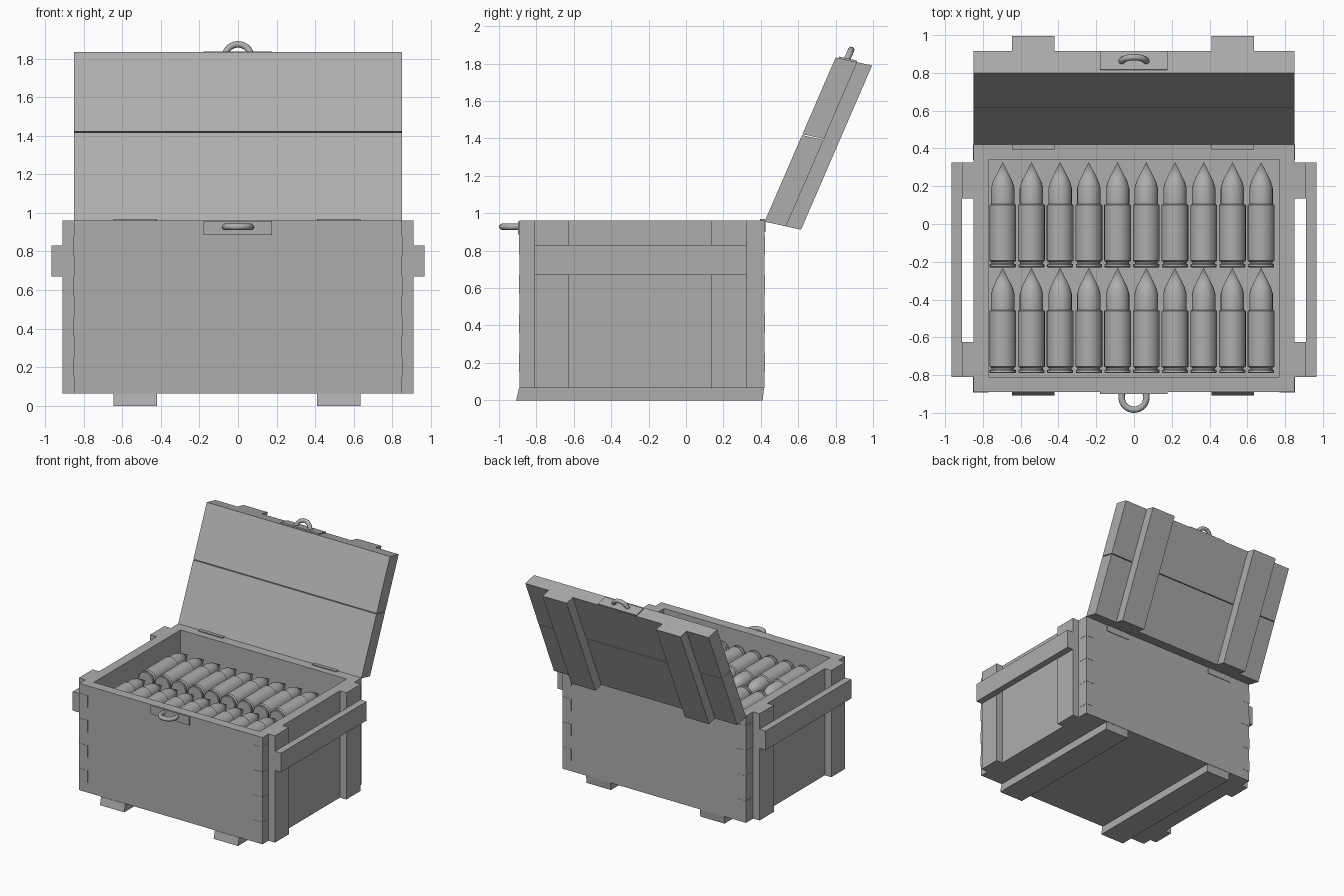
import bpy
import bmesh
import math
from mathutils import Matrix, Vector

cube = bpy.data.objects.get("Cube")
if cube:
    bpy.data.objects.remove(cube, do_unlink=True)

GREY = (0.42, 0.42, 0.42, 1.0)
grey = bpy.data.materials.new("plain_grey")
grey.use_nodes = True
grey.diffuse_color = GREY
grey.node_tree.nodes["Principled BSDF"].inputs["Base Color"].default_value = GREY


def finish(name, bm):
    """Turn a bmesh into a named grey object."""
    bmesh.ops.recalc_face_normals(bm, faces=bm.faces)
    mesh = bpy.data.meshes.new(name)
    bm.to_mesh(mesh)
    bm.free()
    mesh.materials.append(grey)
    obj = bpy.data.objects.new(name, mesh)
    bpy.context.collection.objects.link(obj)
    return obj


def smooth(obj):
    bpy.ops.object.select_all(action='DESELECT')
    obj.select_set(True)
    bpy.context.view_layer.objects.active = obj
    bpy.ops.object.shade_smooth_by_angle(angle=math.radians(35))


def prism(name, x0, x1, profile):
    """Extrude a (y, z) outline along x."""
    bm = bmesh.new()
    face = bm.faces.new([bm.verts.new((x0, y, z)) for y, z in profile])
    ext = bmesh.ops.extrude_face_region(bm, geom=[face])
    moved = [v for v in ext["geom"] if isinstance(v, bmesh.types.BMVert)]
    bmesh.ops.translate(bm, verts=moved, vec=(x1 - x0, 0, 0))
    return finish(name, bm)


def box(name, x, y, z):
    return prism(name, x[0], x[1],
                 [(y[0], z[0]), (y[1], z[0]), (y[1], z[1]), (y[0], z[1])])


def lathe(name, profile, steps):
    """Spin a (radius, y) outline around the y axis."""
    bm = bmesh.new()
    verts = [bm.verts.new((r, y, 0)) for r, y in profile]
    edges = [bm.edges.new(pair) for pair in zip(verts, verts[1:])]
    bmesh.ops.spin(bm, geom=verts + edges, cent=(0, 0, 0), axis=(0, 1, 0),
                   angle=math.tau, steps=steps)
    bmesh.ops.remove_doubles(bm, verts=bm.verts, dist=0.0005)
    return finish(name, bm)


def ring(name, centre, tilt):
    """Pull ring lying in the xy plane, tipped about x."""
    n, m, major, minor = 32, 12, 0.066, 0.017
    bm = bmesh.new()
    loops = []
    for i in range(n):
        a = math.tau * i / n
        loops.append([bm.verts.new(((major + minor * math.cos(b)) * math.cos(a),
                                    (major + minor * math.cos(b)) * math.sin(a),
                                    minor * math.sin(b)))
                      for b in (math.tau * j / m for j in range(m))])
    for i in range(n):
        p, q = loops[i], loops[(i + 1) % n]
        for j in range(m):
            k = (j + 1) % m
            bm.faces.new((p[j], q[j], q[k], p[k]))
    bm.transform(Matrix.Translation(centre) @ Matrix.Rotation(tilt, 4, 'X'))
    smooth(finish(name, bm))


# Crate measurements
HALF, INNER = 0.85, 0.77
FRONT, BACK = -0.89, 0.42
IN_FRONT, IN_BACK = -0.81, 0.34
BASE, RIM = 0.065, 0.96
BATTENS = ((-0.645, -0.42), (0.41, 0.635))

# Crate walls and floor
box("front_wall", (-HALF, HALF), (FRONT, IN_FRONT), (BASE, RIM))
box("back_wall", (-HALF, HALF), (IN_BACK, BACK), (BASE, RIM))
box("floor", (-INNER, INNER), (IN_FRONT, IN_BACK), (BASE, 0.13))
box("packing_board", (-INNER, INNER), (IN_FRONT, IN_BACK), (0.68, 0.705))

for side, label in ((1, "left"), (-1, "right")):
    def span(a, b):
        return sorted((side * a, side * b))

    # Side wall, upright battens and carrying rail
    box(label + "_wall", span(INNER, HALF), (IN_FRONT, IN_BACK), (BASE, RIM))
    box(label + "_front_upright", span(HALF, 0.91), (IN_FRONT, -0.625), (BASE, RIM))
    box(label + "_back_upright", span(HALF, 0.91), (0.135, 0.325), (BASE, RIM))
    box(label + "_rail", span(0.91, 0.966), (IN_FRONT, 0.325), (0.67, 0.83))

    # Corner joint fingers, barely proud of the walls
    for i in range(4):
        z = 0.15 + 0.21 * i
        for y, end in (((FRONT - 0.002, IN_FRONT), "front"),
                       ((IN_BACK, BACK + 0.002), "back")):
            box(f"{label}_{end}_finger", span(INNER, HALF + 0.002), y, (z, z + 0.1))

# Runners under the crate, with sloped ends
for x0, x1 in BATTENS:
    prism("runner", x0, x1, [(-0.908, 0), (0.41, 0), (0.417, BASE), (-0.893, BASE)])

# Open lid: two boards and two battens, leaning back
HINGE = Vector((0.42, 0.955))
UP = Vector((0.38, 0.878))
OUT = Vector((0.195, -0.043))
BOARD = 0.59


def lid_part(name, x0, x1, u, t):
    corners = ((u[0], t[0]), (u[1], t[0]), (u[1], t[1]), (u[0], t[1]))
    prism(name, x0, x1, [tuple(HINGE + UP * a + OUT * b) for a, b in corners])


lid_part("lid_lower_board", -HALF, HALF, (0, 0.527), (0, BOARD))
lid_part("lid_upper_board", -HALF, HALF, (0.533, 1), (0, BOARD))
for x0, x1 in BATTENS:
    lid_part("lid_batten", x0, x1, (0, 1), (BOARD, 1))
    # Hinge leaves on the rim and the back wall
    box("hinge_rim_leaf", (x0, x1), (0.395, 0.422), (RIM - 0.005, RIM + 0.008))
    box("hinge_back_leaf", (x0, x1), (BACK - 0.005, BACK + 0.005), (0.9, RIM))

# Latch plates and pull rings
box("latch_plate", (-0.18, 0.177), (FRONT - 0.009, FRONT), (0.886, 0.957))
ring("latch_ring", (0, -0.917, 0.928), 0)
lid_part("lid_latch_plate", -0.18, 0.177, (1, 1.009), (0.08, 0.57))
ring("lid_latch_ring", (0, 0.857, 1.813), math.atan2(UP.y, UP.x))

# Cartridges: two rows of ten, points to the back
first = lathe("cartridge", [
    (0, 0), (0.064, 0), (0.069, 0.004), (0.069, 0.016), (0.06, 0.02),
    (0.06, 0.028), (0.071, 0.036), (0.071, 0.33), (0.062, 0.336),
    (0.062, 0.42), (0.052, 0.455), (0, 0.558)], 24)
smooth(first)
for row in range(2):
    for col in range(10):
        if row == col == 0:
            shell = first
        else:
            shell = bpy.data.objects.new("cartridge", first.data)
            bpy.context.collection.objects.link(shell)
        shell.location = (-0.695 + 0.152 * col, -0.79 + 0.56 * row, 0.777)
